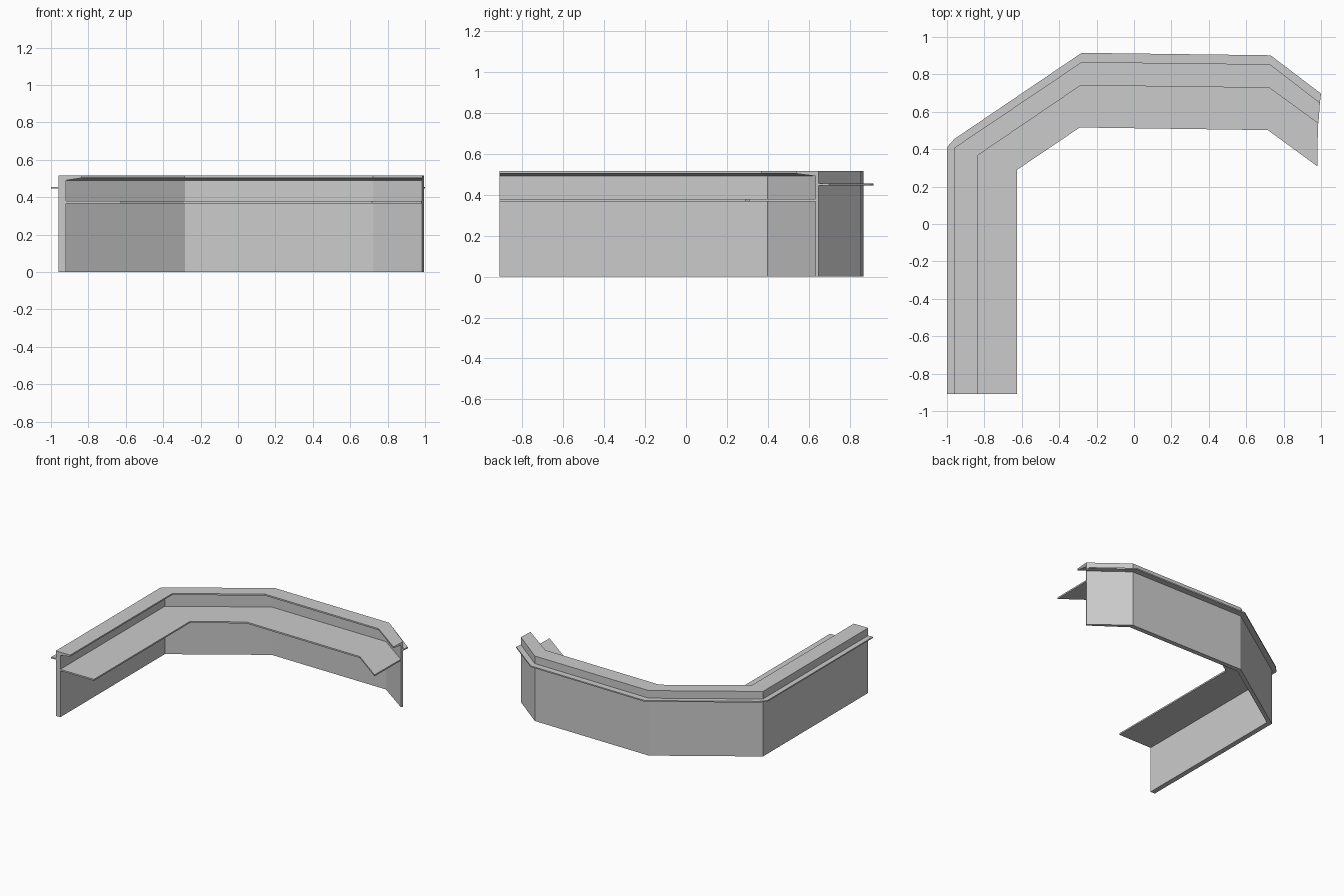
import bpy, bmesh

if "Cube" in bpy.data.objects:
    bpy.data.objects.remove(bpy.data.objects["Cube"])

# Plan-view rails of the counter, running from the front left end to the right end
LEDGE_EDGE = [(-1.0, -0.91), (-1.0, 0.41), (-0.96, 0.455), (-0.28, 0.915), (0.73, 0.902), (1.0, 0.697)]
WALL_OUTER = [(-0.96, -0.91), (-0.96, 0.408), (-0.28, 0.866), (0.727, 0.854), (0.994, 0.648)]
WALL_INNER = [(-0.92, -0.91), (-0.92, 0.398), (-0.283, 0.828), (0.725, 0.817), (0.984, 0.632)]
CAP_INNER = [(-0.834, -0.91), (-0.834, 0.368), (-0.285, 0.741), (0.723, 0.728), (0.986, 0.537)]
DESK_INNER = [(-0.625, -0.91), (-0.625, 0.29), (-0.29, 0.516), (0.716, 0.502), (0.981, 0.308)]


def sweep(name, section):
    """Skin a closed section given as (rail, z) pairs along the rails."""
    bm = bmesh.new()
    rows = [[bm.verts.new((x, y, z)) for x, y in rail] for rail, z in section]
    n = len(rows)
    for i in range(n):
        a, b = rows[i], rows[(i + 1) % n]
        for k in range(len(a) - 1):
            bm.faces.new((a[k], a[k + 1], b[k + 1], b[k]))
    for end in (0, -1):
        bm.faces.new([r[end] for r in rows])
    bmesh.ops.recalc_face_normals(bm, faces=bm.faces)
    mesh = bpy.data.meshes.new(name)
    bm.to_mesh(mesh)
    bm.free()
    obj = bpy.data.objects.new(name, mesh)
    bpy.context.collection.objects.link(obj)
    return obj


# Upright panel with the overhanging top that tapers towards its lip
sweep("counter_wall_and_top", [
    (WALL_OUTER, 0.0), (WALL_OUTER, 0.515), (CAP_INNER, 0.515),
    (CAP_INNER, 0.503), (WALL_INNER, 0.49), (WALL_INNER, 0.0)])

# Lower work surface on the inside
sweep("work_surface", [
    (WALL_INNER, 0.367), (WALL_INNER, 0.379), (DESK_INNER, 0.379), (DESK_INNER, 0.367)])

# Thin ledge on the outside; the wall corner is doubled to match the clipped ledge corner
wall_side = WALL_OUTER[:2] + [(-0.955, 0.4114)] + WALL_OUTER[2:]
sweep("outer_ledge", [
    (wall_side, 0.445), (wall_side, 0.455), (LEDGE_EDGE, 0.455), (LEDGE_EDGE, 0.445)])
